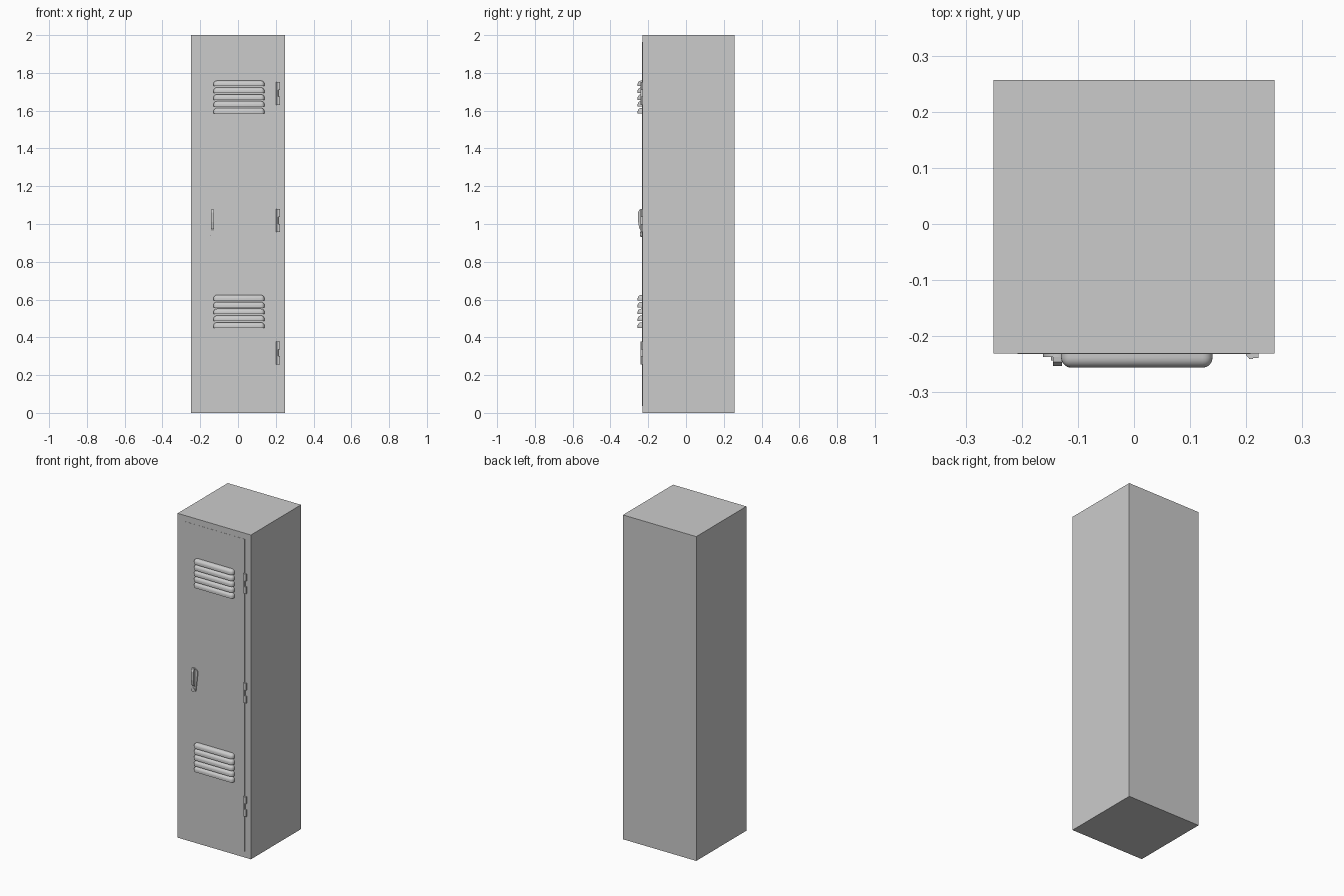
import bpy, bmesh
from math import pi, sin, cos

if "Cube" in bpy.data.objects:
    bpy.data.objects.remove(bpy.data.objects["Cube"])

FRONT = -0.231


def finish(bm, name, smooth=False):
    bmesh.ops.recalc_face_normals(bm, faces=bm.faces)
    me = bpy.data.meshes.new(name)
    bm.to_mesh(me)
    bm.free()
    ob = bpy.data.objects.new(name, me)
    bpy.context.collection.objects.link(ob)
    if smooth:
        bpy.ops.object.select_all(action='DESELECT')
        ob.select_set(True)
        bpy.context.view_layer.objects.active = ob
        bpy.ops.object.shade_smooth_by_angle(angle=0.6)
    return ob


def box_bm(x0, x1, y0, y1, z0, z1):
    bm = bmesh.new()
    bmesh.ops.create_cube(bm, size=1)
    for v in bm.verts:
        v.co = (x1 if v.co.x > 0 else x0,
                y1 if v.co.y > 0 else y0,
                z1 if v.co.z > 0 else z0)
    return bm


def box(name, *dims):
    return finish(box_bm(*dims), name)


def prism(name, pts, direction, smooth=False):
    """Extrude a flat outline along a direction."""
    bm = bmesh.new()
    face = bm.faces.new([bm.verts.new(p) for p in pts])
    ext = bmesh.ops.extrude_face_region(bm, geom=[face], use_keep_orig=True)
    verts = [g for g in ext['geom'] if isinstance(g, bmesh.types.BMVert)]
    bmesh.ops.translate(bm, verts=verts, vec=direction)
    return finish(bm, name, smooth)


def arc(cx, cz, r, a0, a1, n, y):
    return [(cx + r * cos(a0 + (a1 - a0) * i / n), y,
             cz + r * sin(a0 + (a1 - a0) * i / n)) for i in range(n + 1)]


def louver(name, z):
    """Vent hood: flat underside, rounded top, front and ends."""
    y0, y1, z1 = -0.256, FRONT + 0.002, z + 0.029
    bm = box_bm(-0.130, 0.140, y0, y1, z, z1)
    edges = []
    for e in bm.edges:
        m = (e.verts[0].co + e.verts[1].co) / 2
        on_top = abs(m.z - z1) < 1e-5
        at_back = abs(m.y - y1) < 1e-5
        upright = abs(e.verts[0].co.z - e.verts[1].co.z) > 1e-4
        if (on_top or upright) and not at_back:
            edges.append(e)
    bmesh.ops.bevel(bm, geom=edges, offset=0.018, segments=5, profile=0.5,
                    affect='EDGES')
    finish(bm, name, True)


# Cabinet and nearly flush door
box("cabinet", -0.25, 0.25, FRONT, 0.257, 0, 2)
box("door", -0.208, 0.208, FRONT - 0.0008, FRONT + 0.01, 0.037, 1.963)

# Two banks of five vents
for bank, base in (("lower", 0.450), ("upper", 1.585)):
    for i in range(5):
        louver(f"{bank}_vent_{i + 1}", base + i * 0.0362)

# Hinges: central barrel with two tabs on the frame side
for i, z in enumerate((0.318, 1.018, 1.692)):
    n = f"hinge_{i + 1}"
    h = 0.061
    prism(n + "_barrel", [(0.200, FRONT + 0.002, z - h), (0.200, -0.234, z - h),
                          (0.206, -0.241, z - h), (0.212, -0.241, z - h),
                          (0.214, FRONT + 0.002, z - h)], (0, 0, 2 * h))
    for s in (-1, 1):
        a, b = sorted((z + s * 0.018, z + s * h))
        box(n + ("_top_tab" if s > 0 else "_bottom_tab"),
            0.211, 0.222, -0.239, FRONT + 0.002, a, b)

# Teardrop handle plate
hx = -0.136
outline = (arc(hx, 1.053, 0.026, -0.15, pi + 0.15, 16, FRONT + 0.002)
           + arc(hx, 0.945, 0.014, pi + 0.15, 2 * pi - 0.15, 10, FRONT + 0.002))
prism("handle_plate", outline, (0, -0.008, 0), True)

# Raised pull with tapered ends
x0 = hx - 0.008
prism("handle_pull", [(x0, FRONT, 1.078), (x0, -0.246, 1.076),
                      (x0, -0.253, 1.062), (x0, -0.253, 1.010),
                      (x0, -0.248, 0.980), (x0, -0.240, 0.966),
                      (x0, FRONT, 0.966)], (0.016, 0, 0))

# Lock cylinder
prism("lock", arc(hx, 0.945, 0.012, 0, 2 * pi * 19 / 20, 19, FRONT),
      (0, -0.012, 0), True)
